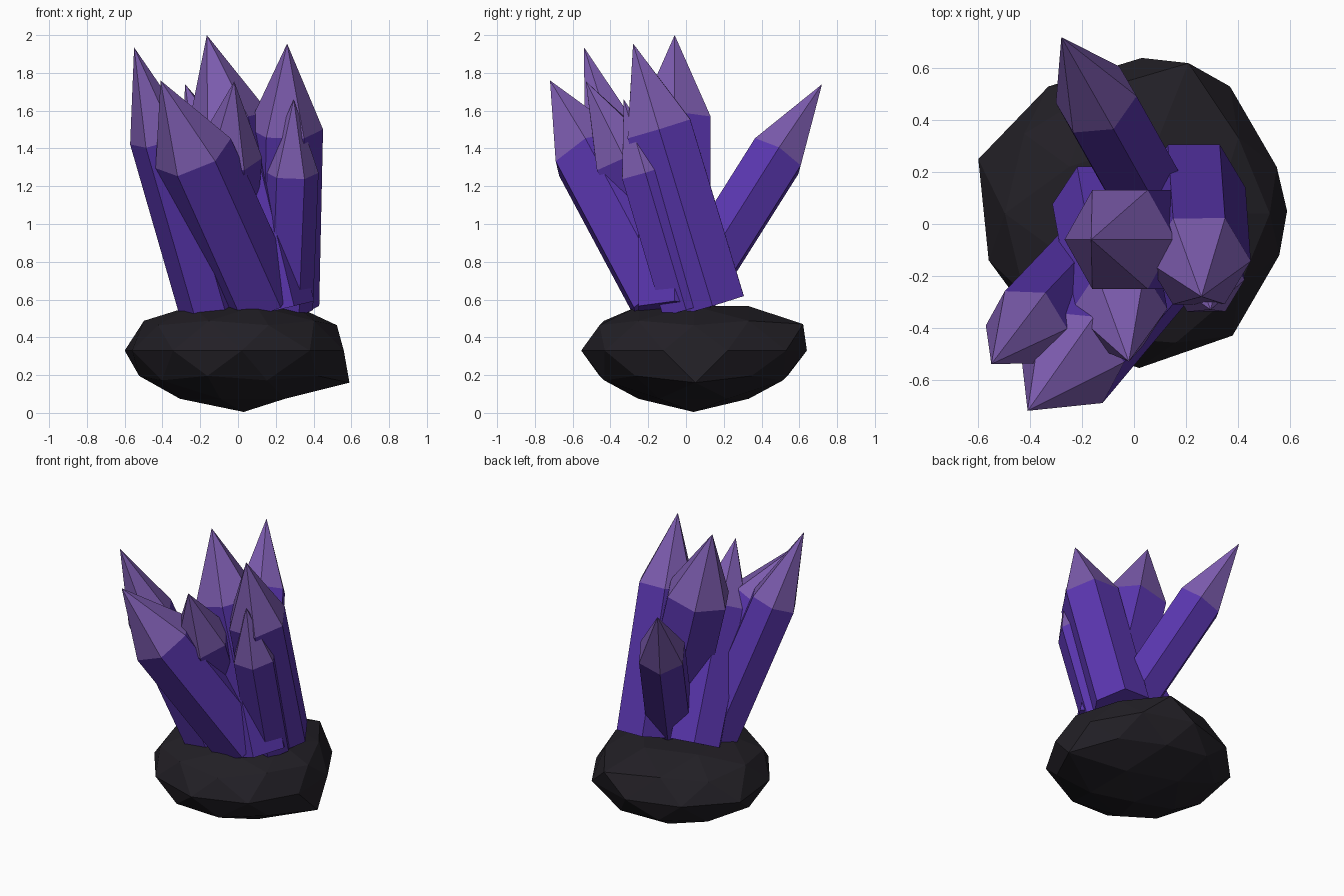
import bpy, bmesh
from math import cos, sin, pi
from mathutils import Vector

if "Cube" in bpy.data.objects:
    bpy.data.objects.remove(bpy.data.objects["Cube"])


def material(name, rgb):
    m = bpy.data.materials.new(name)
    m.diffuse_color = (*rgb, 1)
    m.use_nodes = True
    m.node_tree.nodes["Principled BSDF"].inputs["Base Color"].default_value = m.diffuse_color
    return m


ROCK = material("dark_rock", (0.016, 0.014, 0.019))
BODY = material("violet_body", (0.10, 0.036, 0.42))
TIP = material("pale_tip", (0.20, 0.105, 0.42))


def finish(name, bm, mats):
    bmesh.ops.recalc_face_normals(bm, faces=bm.faces)
    me = bpy.data.meshes.new(name)
    bm.to_mesh(me)
    bm.free()
    for m in mats:
        me.materials.append(m)
    ob = bpy.data.objects.new(name, me)
    bpy.context.collection.objects.link(ob)
    return ob


def crystal(name, base, tip, r, tip_len):
    """Six-sided prism with a pointed cap, running from base to tip."""
    base, tip = Vector(base), Vector(tip)
    axis = tip - base
    turn = Vector((0, 0, 1)).rotation_difference(axis)
    bm = bmesh.new()

    def ring(h):
        return [bm.verts.new(base + turn @ Vector((r * cos(i * pi / 3), r * sin(i * pi / 3), h)))
                for i in range(6)]
    low, high = ring(0), ring(axis.length - tip_len)
    point = bm.verts.new(tip)
    bm.faces.new(low[::-1])
    for i in range(6):
        j = (i + 1) % 6
        bm.faces.new((low[i], low[j], high[j], high[i]))
        bm.faces.new((high[i], high[j], point)).material_index = 1
    finish(name, bm, (BODY, TIP))


# Rock base: squashed low-poly sphere with a few chipped-out corners
bm = bmesh.new()
bmesh.ops.create_icosphere(bm, subdivisions=2, radius=1)
for v in bm.verts:
    v.co = Vector((v.co.x * 0.585, v.co.y * 0.585 + 0.04, v.co.z * 0.30 + 0.33))
    if v.co.z > 0.56:
        v.co.z = 0.565
corners = [(0.59, 0.05, 0.16), (0.55, 0.22, 0.33), (0.56, -0.12, 0.33), (0.38, -0.43, 0.33),
           (0.02, -0.555, 0.33), (-0.56, -0.14, 0.33), (-0.60, 0.25, 0.33), (-0.33, 0.53, 0.33),
           (0.03, 0.64, 0.33), (0.37, 0.53, 0.33), (0.03, 0.04, 0.005), (0.21, 0.62, 0.47)]
for c in corners:
    c = Vector(c)
    min(bm.verts, key=lambda v: (v.co - c).length).co = c
finish("rock_base", bm, [ROCK])

# Crystal cluster: base centre, tip, radius, cap length
crystal("center_crystal", (0.19, -0.06, 0.54), (-0.165, -0.06, 2.0), 0.22, 0.47)
crystal("right_crystal", (0.23, 0.14, 0.57), (0.26, -0.28, 1.955), 0.20, 0.47)
crystal("back_crystal", (0.14, -0.03, 0.55), (-0.28, 0.72, 1.74), 0.163, 0.47)
crystal("left_crystal", (-0.15, -0.12, 0.55), (-0.55, -0.54, 1.935), 0.163, 0.51)
crystal("front_crystal", (0.11, -0.10, 0.60), (-0.41, -0.72, 1.76), 0.215, 0.47)
crystal("middle_crystal", (-0.13, 0.08, 0.56), (-0.02, -0.53, 1.755), 0.185, 0.44)
crystal("small_crystal", (0.25, 0.0, 0.55), (0.295, -0.33, 1.66), 0.147, 0.40)
